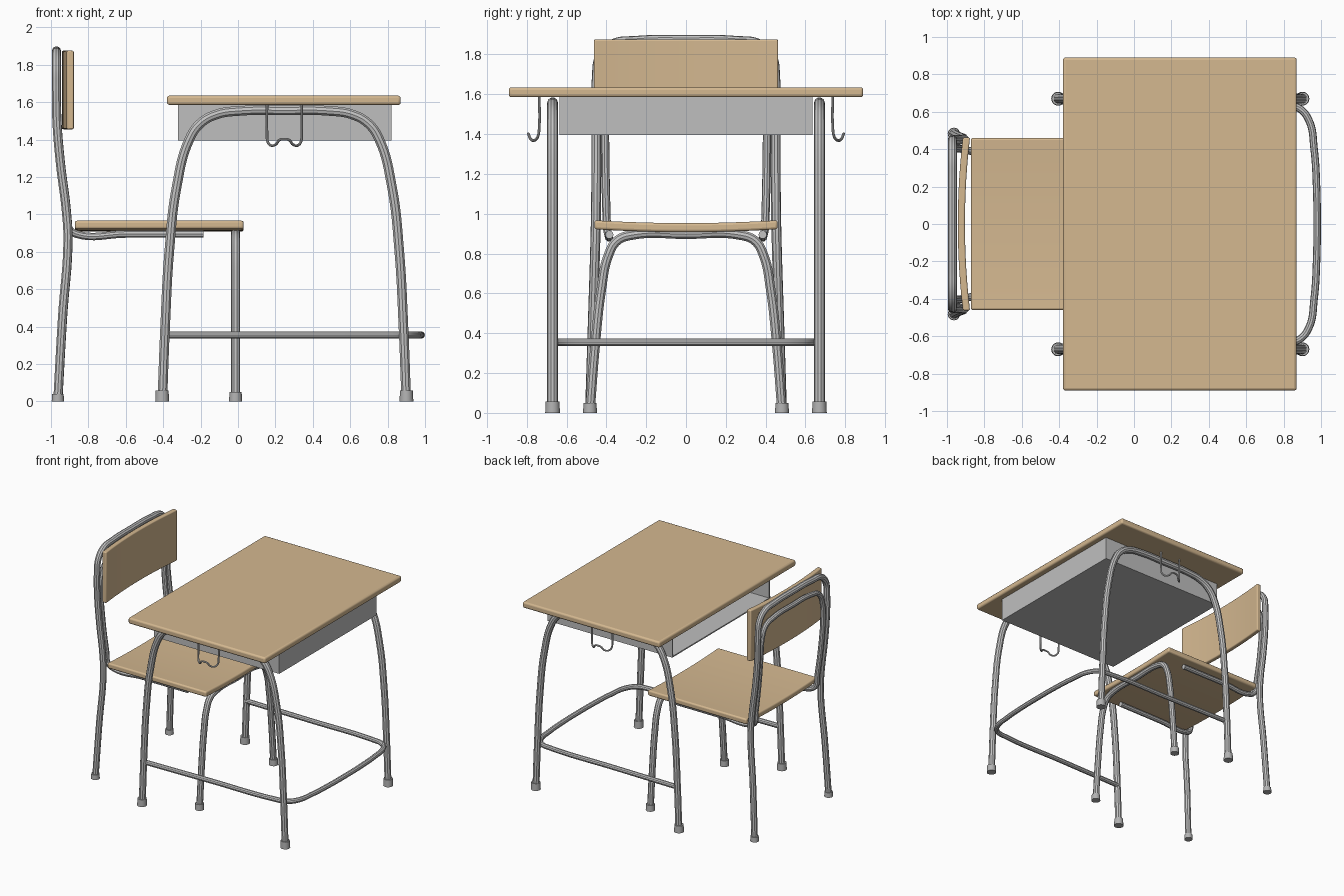
import bpy, bmesh, math
from mathutils import Vector, Matrix

if "Cube" in bpy.data.objects:
    bpy.data.objects.remove(bpy.data.objects["Cube"])


def material(name, rgb):
    m = bpy.data.materials.new(name)
    m.diffuse_color = (*rgb, 1)
    m.use_nodes = True
    m.node_tree.nodes["Principled BSDF"].inputs["Base Color"].default_value = m.diffuse_color
    return m


WOOD = material("light wood", (0.66, 0.48, 0.28))
STEEL = material("painted steel", (0.55, 0.55, 0.55))
SHEET = material("tray grey", (0.52, 0.52, 0.52))
CAP = material("foot cap grey", (0.45, 0.45, 0.45))


def finish(ob, mat):
    ob.data.materials.clear()
    ob.data.materials.append(mat)
    bpy.ops.object.select_all(action='DESELECT')
    ob.select_set(True)
    bpy.context.view_layer.objects.active = ob
    bpy.ops.object.shade_smooth_by_angle(angle=math.radians(35))
    return ob


def slab(name, lo, hi, mat, bevel=0.0, bend=None, cuts=()):
    """Box between two corners, optionally sliced across y and bent."""
    lo, hi = Vector(lo), Vector(hi)
    bm = bmesh.new()
    bmesh.ops.create_cube(bm, size=1, matrix=Matrix.LocRotScale((lo + hi) / 2, None, hi - lo))
    for y in cuts:
        bmesh.ops.bisect_plane(bm, geom=bm.verts[:] + bm.edges[:] + bm.faces[:],
                               plane_co=(0, y, 0), plane_no=(0, 1, 0))
    if bend:
        for v in bm.verts:
            v.co += Vector(bend(v.co))
    me = bpy.data.meshes.new(name)
    bm.to_mesh(me)
    bm.free()
    ob = bpy.data.objects.new(name, me)
    bpy.context.collection.objects.link(ob)
    if bevel:
        mod = ob.modifiers.new("bevel", 'BEVEL')
        mod.width, mod.segments, mod.limit_method = bevel, 3, 'ANGLE'
    return finish(ob, mat)


def tube(name, pts, r, mat=STEEL):
    """Round tube through the points, turned into a mesh."""
    cu = bpy.data.curves.new(name, 'CURVE')
    cu.dimensions = '3D'
    cu.bevel_depth, cu.bevel_resolution, cu.resolution_u, cu.use_fill_caps = r, 3, 8, True
    sp = cu.splines.new('BEZIER')
    sp.bezier_points.add(len(pts) - 1)
    for bp, p in zip(sp.bezier_points, pts):
        bp.co = p
        bp.handle_left_type = bp.handle_right_type = 'AUTO'
    ob = bpy.data.objects.new(name, cu)
    bpy.context.collection.objects.link(ob)
    bpy.ops.object.select_all(action='DESELECT')
    ob.select_set(True)
    bpy.context.view_layer.objects.active = ob
    bpy.ops.object.convert(target='MESH')
    return finish(bpy.context.object, mat)


def mirror(half, axis, centre=0.0):
    """Complete a half path whose last point lies on the mirror plane."""
    out = [Vector(p) for p in half]
    for p in reversed(half[:-1]):
        q = Vector(p)
        q[axis] = 2 * centre - q[axis]
        out.append(q)
    return out


def foot(name, x, y, r, h):
    bpy.ops.mesh.primitive_cone_add(vertices=20, radius1=r, radius2=r * 0.93, depth=h,
                                    location=(x, y, h / 2))
    ob = bpy.context.object
    ob.name = name
    finish(ob, CAP)


# ---- desk ----
CX = 0.2475
slab("desk_top", (-0.38, -0.89, 1.585), (0.87, 0.89, 1.635), WOOD, 0.014)

# book tray, open towards the chair
slab("tray_bottom", (-0.32, -0.635, 1.395), (0.82, 0.635, 1.405), SHEET)
slab("tray_end", (0.81, -0.635, 1.405), (0.82, 0.635, 1.586), SHEET)
for side, s in (("front", -1), ("back", 1)):
    y0, y1 = sorted((s * 0.625, s * 0.635))
    slab(f"tray_side_{side}", (-0.32, y0, 1.405), (0.81, y1, 1.586), SHEET)

    # arched leg pair
    prof = [(0.652, 0.01), (0.637, 0.40), (0.615, 0.80), (0.575, 1.15), (0.508, 1.40),
            (0.45, 1.485), (0.36, 1.535), (0.24, 1.553), (0, 1.556)]
    tube(f"desk_legs_{side}", mirror([(CX - d, s * 0.67, z) for d, z in prof], 0, CX), 0.027)
    for d in (-0.653, 0.653):
        foot(f"desk_foot_{side}", CX + d, s * 0.67, 0.037, 0.058)

    # bag hook
    hook = [(0.155, 0.737, 1.59), (0.155, 0.737, 1.44), (0.160, 0.745, 1.385),
            (0.178, 0.762, 1.368), (0.203, 0.78, 1.375), (0.222, 0.79, 1.398), (CX, 0.792, 1.402)]
    tube(f"bag_hook_{side}", mirror([(x, s * y, z) for x, y, z in hook], 0, CX), 0.007)

# foot rail
rail = [(-0.39, -0.66, 0.355), (0.2, -0.65, 0.355), (0.78, -0.64, 0.355), (0.88, -0.62, 0.355),
        (0.935, -0.555, 0.355), (0.963, -0.40, 0.355), (0.976, -0.2, 0.355), (0.979, 0, 0.355)]
tube("foot_rail", mirror(rail, 1), 0.02)

# ---- chair ----
ys = [i * 0.0775 for i in range(-5, 6)]
slab("seat", (-0.872, -0.46, 0.922), (0.03, 0.46, 0.967), WOOD, 0.012,
     lambda c: (0, 0, -0.014 * (1 - (c.y / 0.46) ** 2)), ys)
slab("backrest", (-0.915, -0.462, 1.455), (-0.877, 0.462, 1.875), WOOD, 0.008,
     lambda c: (-0.027 * (1 - (c.y / 0.462) ** 2), 0, 0), ys)

# rear legs running up into the outer back hoop
outer = [(-0.963, -0.482, 0.01), (-0.938, -0.468, 0.45), (-0.909, -0.455, 0.87),
         (-0.918, -0.452, 1.02), (-0.95, -0.45, 1.28), (-0.968, -0.45, 1.50),
         (-0.971, -0.448, 1.68), (-0.971, -0.43, 1.79), (-0.971, -0.37, 1.85),
         (-0.971, -0.25, 1.868), (-0.971, 0, 1.873)]
tube("rear_legs_and_back_hoop", mirror(outer, 1), 0.025)

# seat rails turning up into the inner back hoop
inner = [(-0.185, -0.385, 0.895), (-0.60, -0.387, 0.895), (-0.865, -0.39, 0.895),
         (-0.905, -0.396, 0.925), (-0.918, -0.40, 1.02), (-0.95, -0.405, 1.28),
         (-0.966, -0.405, 1.50), (-0.968, -0.395, 1.62), (-0.968, -0.35, 1.715),
         (-0.968, -0.24, 1.75), (-0.968, 0, 1.757)]
tube("seat_rails_and_inner_hoop", mirror(inner, 1), 0.021)

# front legs arch
front = [(-0.013, -0.482, 0.01), (-0.013, -0.455, 0.35), (-0.013, -0.425, 0.62),
         (-0.013, -0.39, 0.79), (-0.013, -0.345, 0.865), (-0.013, -0.27, 0.893),
         (-0.013, 0, 0.897)]
tube("chair_front_legs", mirror(front, 1), 0.025)

for s in (-1, 1):
    foot("chair_rear_foot", -0.963, s * 0.482, 0.033, 0.04)
    foot("chair_front_foot", -0.013, s * 0.482, 0.035, 0.05)
